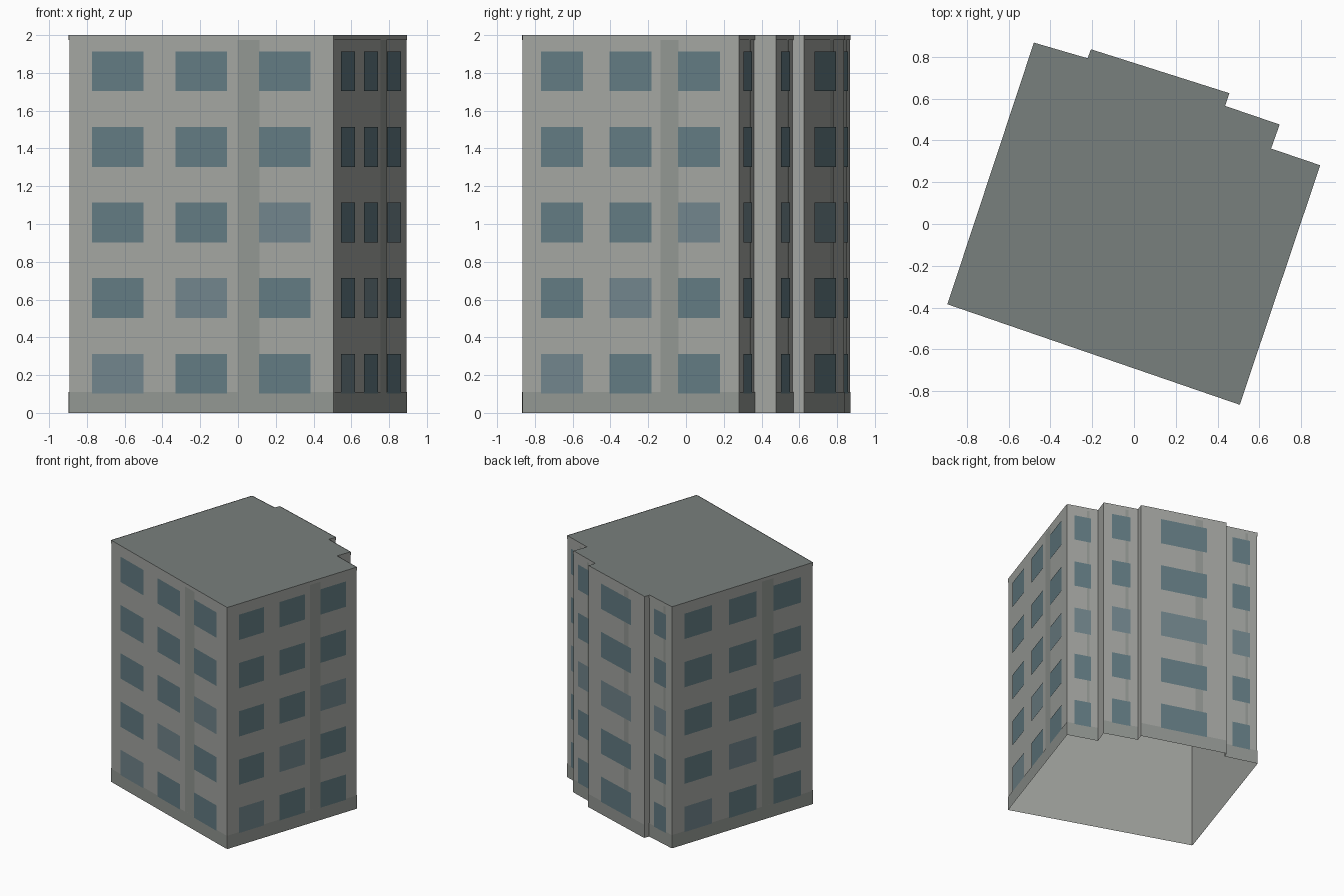
import bpy
from mathutils import Vector

if "Cube" in bpy.data.objects:
    bpy.data.objects.remove(bpy.data.objects["Cube"])

H = 2.0
# Footprint, counter-clockwise from the front left corner
PLAN = [Vector(p) for p in [
    (-0.893, -0.384), (0.506, -0.865), (0.891, 0.281), (0.656, 0.361),
    (0.697, 0.476), (0.436, 0.565), (0.456, 0.626), (-0.206, 0.836),
    (-0.222, 0.793), (-0.479, 0.868)]]
EDGES = list(zip(PLAN, PLAN[1:] + PLAN[:1]))
LONG = [e for e in EDGES if (e[1] - e[0]).length > 0.2]   # walls with details


def material(name, rgb):
    m = bpy.data.materials.new(name)
    m.diffuse_color = (*rgb, 1)
    m.use_nodes = True
    m.node_tree.nodes["Principled BSDF"].inputs["Base Color"].default_value = m.diffuse_color
    return m


def panel(edge, u0, u1, z0, z1, off=0.0):
    """Upright quad on a wall between fractions u0 and u1, facing outward."""
    a, b = edge
    d = (b - a).normalized()
    n = Vector((d.y, -d.x)) * off
    p, q = a.lerp(b, u0) + n, a.lerp(b, u1) + n
    return [(*p, z0), (*q, z0), (*q, z1), (*p, z1)]


def build(name, polys, mat):
    verts, faces = [], []
    for poly in polys:
        faces.append(range(len(verts), len(verts) + len(poly)))
        verts += poly
    me = bpy.data.meshes.new(name)
    me.from_pydata(verts, [], [list(f) for f in faces])
    me.materials.append(mat)
    ob = bpy.data.objects.new(name, me)
    bpy.context.collection.objects.link(ob)
    return ob


wall_mat = material("wall", (0.37, 0.38, 0.36))
trim_mat = material("trim", (0.29, 0.31, 0.29))
roof_mat = material("roof", (0.19, 0.215, 0.205))
glass_mat = material("glass", (0.125, 0.20, 0.225))
pale_mat = material("pale_glass", (0.165, 0.235, 0.262))

# Open-bottomed shell: walls and flat roof
build("walls", [panel(e, 0, 1, 0, H) for e in EDGES], wall_mat)
build("roof", [[(*p, H) for p in PLAN]], roof_mat)

# Thin surface bands: plinth, top edge, vertical strip
build("plinth", [panel(e, 0, 1, 0, 0.11, 0.004) for e in LONG], trim_mat)
build("top_edge", [panel(e, 0, 1, 1.975, H, 0.004) for e in LONG], wall_mat)
build("vertical_strips", [panel(e, 0.637, 0.72, 0.11, 1.975, 0.003) for e in LONG], trim_mat)

# Windows: five floors, three columns on wide walls and one on narrow walls
glass, pale = [], []
for e in LONG:
    cols = 3 if (e[1] - e[0]).length > 1 else 1
    half = 0.0975 if cols == 3 else 0.27
    for row in range(5):
        for col in range(cols):
            c = 0.5 + (col - (cols - 1) / 2) * 0.316
            z = 0.103 + row * 0.4
            is_pale = row == col if cols == 3 else row == 2
            (pale if is_pale else glass).append(
                panel(e, c - half, c + half, z, z + 0.21, 0.006))
build("windows", glass, glass_mat)
build("pale_windows", pale, pale_mat)
